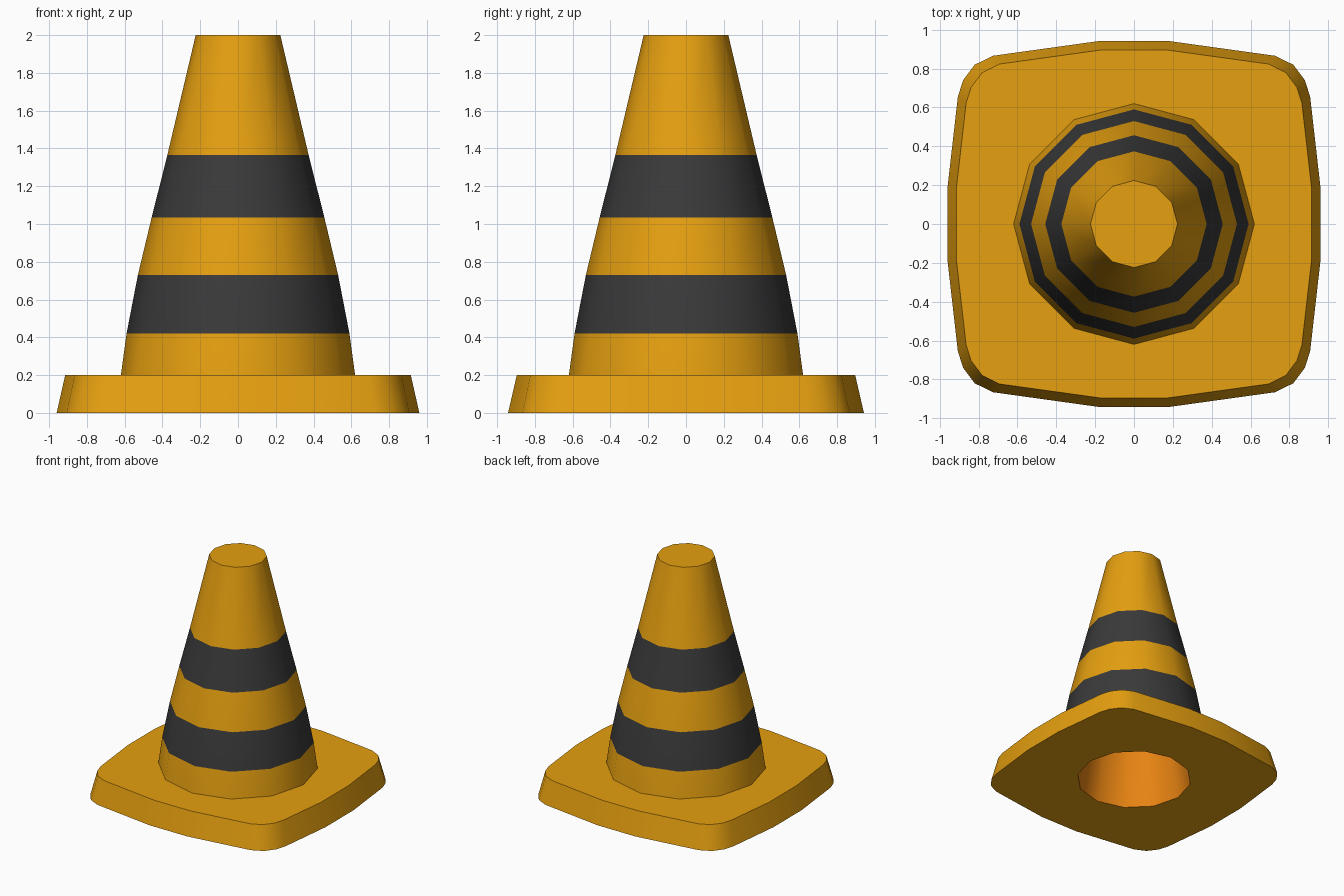
import bpy, bmesh, math

if "Cube" in bpy.data.objects:
    bpy.data.objects.remove(bpy.data.objects["Cube"])

SIDES = 12


def material(name, rgb):
    m = bpy.data.materials.new(name)
    m.diffuse_color = (*rgb, 1)
    m.use_nodes = True
    m.node_tree.nodes["Principled BSDF"].inputs["Base Color"].default_value = m.diffuse_color
    return m


YELLOW, BLACK, ORANGE = 0, 1, 2
mats = [material("amber yellow", (0.79, 0.35, 0.005)),
        material("stripe black", (0.042, 0.042, 0.042)),
        material("inner orange", (0.8, 0.23, 0.006))]

bm = bmesh.new()


def loop(points, z):
    vs = [bm.verts.new((x, y, z)) for x, y in points]
    for i, v in enumerate(vs):
        bm.edges.new((vs[i - 1], v))
    return vs


def circle(r, z):
    step = 2 * math.pi / SIDES
    return loop([(r * math.cos(i * step), r * math.sin(i * step)) for i in range(SIDES)], z)


def wall(a, b, mat):
    for i in range(len(a)):
        f = bm.faces.new((a[i - 1], a[i], b[i], b[i - 1]))
        f.material_index = mat


def ring_fill(outer, inner):
    # flat face between an outer and an inner loop
    edges = [bm.edges.get((l[i - 1], l[i])) for l in (outer, inner) for i in range(len(l))]
    bmesh.ops.triangle_fill(bm, use_beauty=True, edges=edges, normal=(0, 0, 1))


# Base plate outline: one quarter mirrored into four
quarter = [(0.96, 0.19), (0.907, 0.655), (0.88, 0.74), (0.82, 0.82), (0.727, 0.866), (0.18, 0.942)]
half = quarter + [(-x, y) for x, y in reversed(quarter)]
outline = half + [(-x, -y) for x, y in half]
base_low = loop(outline, 0)
base_top = loop([(x * 0.953, y * 0.951) for x, y in outline], 0.2)
wall(base_low, base_top, YELLOW)

# Outer cone with two black bands
profile = [(0.62, 0.2), (0.59, 0.42), (0.53, 0.73), (0.457, 1.035), (0.374, 1.365), (0.224, 2.0)]
rings = [circle(r, z) for r, z in profile]
for i in range(len(rings) - 1):
    wall(rings[i], rings[i + 1], BLACK if i in (1, 3) else YELLOW)
bm.faces.new(rings[-1])

# Hollow inside
mouth, inner_top = circle(0.46, 0), circle(0.17, 1.9)
wall(mouth, inner_top, ORANGE)
bm.faces.new(inner_top).material_index = ORANGE

# Flat top and underside of the base
ring_fill(base_top, rings[0])
ring_fill(base_low, mouth)

bmesh.ops.recalc_face_normals(bm, faces=bm.faces)
mesh = bpy.data.meshes.new("traffic_cone")
bm.to_mesh(mesh)
bm.free()
for m in mats:
    mesh.materials.append(m)
cone = bpy.data.objects.new("traffic_cone", mesh)
bpy.context.collection.objects.link(cone)
bpy.context.view_layer.objects.active = cone
cone.select_set(True)
bpy.ops.object.shade_smooth_by_angle(angle=math.radians(40))
